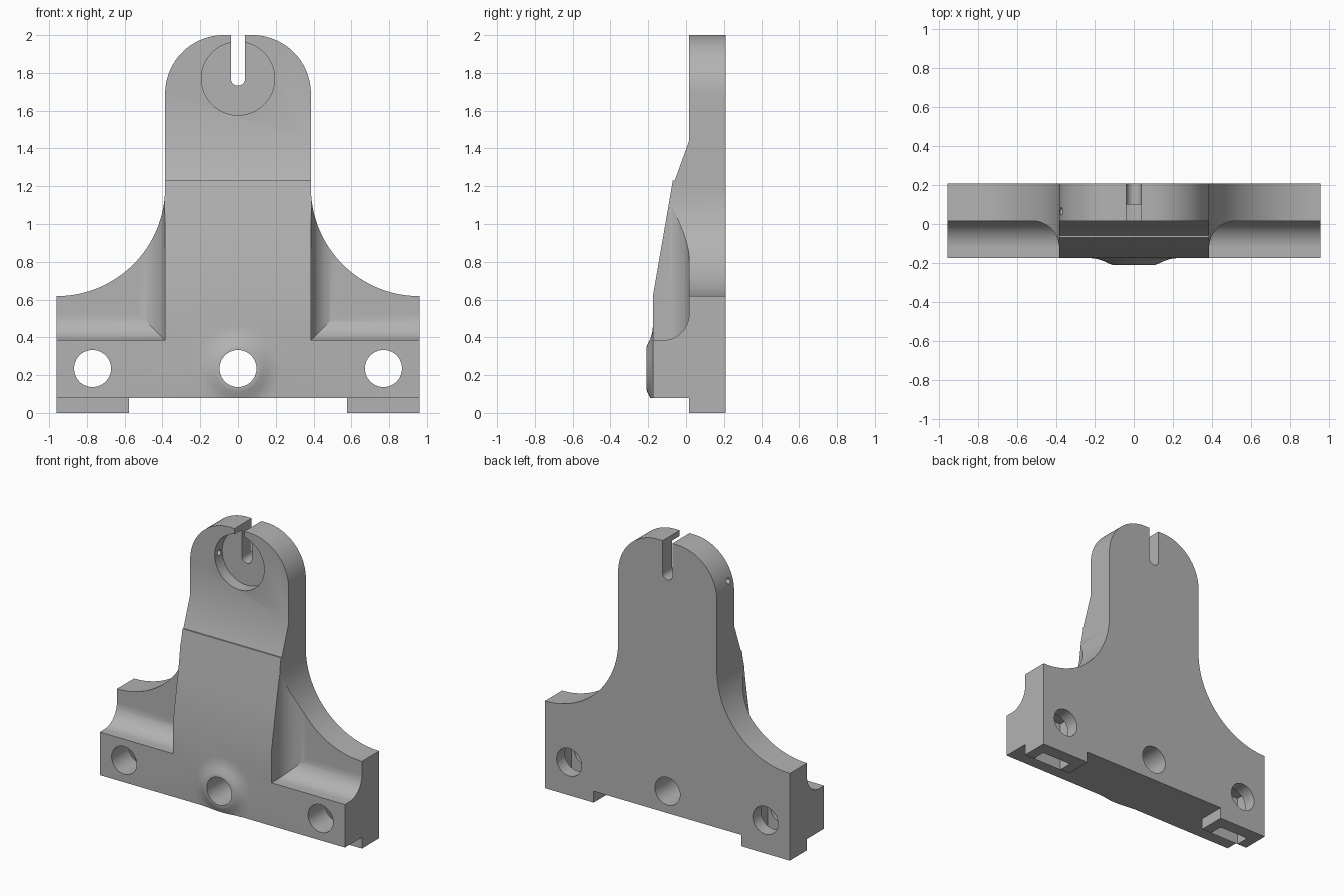
import bpy, bmesh, math
from mathutils import Vector

cube = bpy.data.objects.get("Cube")
if cube:
    bpy.data.objects.remove(cube, do_unlink=True)

# Key sizes
HALF_BASE, HALF_STEM = 0.96, 0.386
BACK, PLATE, FACE = 0.208, 0.016, -0.175
LEDGE, UNDERSIDE, HOLE_Z, EYE_Z = 0.385, 0.08, 0.235, 1.77
FILLET, HOLE_R = 0.138, 0.098

grey = bpy.data.materials.new("plain_grey")
grey.use_nodes = True
grey.diffuse_color = (0.45, 0.45, 0.45, 1)
grey.node_tree.nodes["Principled BSDF"].inputs["Base Color"].default_value = (0.45, 0.45, 0.45, 1)


def arc(cx, cy, r, start, end, n=20):
    """Points along an arc, angles in degrees."""
    angles = [math.radians(start + (end - start) * i / n) for i in range(n + 1)]
    return [(cx + r * math.cos(a), cy + r * math.sin(a)) for a in angles]


def finish(name, bm):
    bmesh.ops.recalc_face_normals(bm, faces=bm.faces)
    mesh = bpy.data.meshes.new(name)
    bm.to_mesh(mesh)
    bm.free()
    mesh.materials.append(grey)
    obj = bpy.data.objects.new(name, mesh)
    bpy.context.collection.objects.link(obj)
    return obj


def prism(name, points, axis, low, high):
    """Extrude a 2D outline along x, y or z."""
    place = {"x": lambda a, b, d: (d, a, b),
             "y": lambda a, b, d: (a, d, b),
             "z": lambda a, b, d: (a, b, d)}[axis]
    bm = bmesh.new()
    face = bm.faces.new([bm.verts.new(place(a, b, low)) for a, b in points])
    new = bmesh.ops.extrude_face_region(bm, geom=[face])["geom"]
    shift = Vector(place(0, 0, high - low))
    bmesh.ops.translate(bm, vec=shift, verts=[g for g in new if isinstance(g, bmesh.types.BMVert)])
    return finish(name, bm)


def box(name, x0, x1, y0, y1, z0, z1):
    return prism(name, [(x0, z0), (x1, z0), (x1, z1), (x0, z1)], "y", y0, y1)


def rod(name, a, b, r, axis, low, high, n=64):
    return prism(name, arc(a, b, r, 0, 360, n)[:-1], axis, low, high)


def combine(target, tool, operation):
    mod = target.modifiers.new("combine", "BOOLEAN")
    mod.operation, mod.solver, mod.object = operation, "EXACT", tool
    bpy.context.view_layer.objects.active = target
    bpy.ops.object.modifier_apply(modifier=mod.name)
    bpy.data.objects.remove(tool, do_unlink=True)


# Front outline: wide base, concave shoulders, rounded head
half = [(HALF_BASE, 0)]
half += arc(HALF_BASE, 1.192, HALF_BASE - HALF_STEM, 270, 180, 32)
half += arc(0.076, 1.69, 0.31, 0, 90, 24)
bracket = prism("mounting_bracket", half + [(-x, z) for x, z in reversed(half)], "y", -0.3, BACK)

# Side outline: tapering spine down to the thin head plate
side = [(0.3, -0.1), (FACE, -0.1), (FACE, 0.62), (-0.07, 1.23), (-0.06, 1.23),
        (PLATE, 1.44), (PLATE, 2.1), (0.3, 2.1)]
combine(bracket, prism("side_outline", side, "x", -1.1, 1.1), "INTERSECT")

# Filleted pockets either side of the spine, mitred at the inner corner
for s in (-1, 1):
    across = [(-0.5, 2.2), (-0.5, LEDGE)]
    across += arc(PLATE - FILLET, LEDGE + FILLET, FILLET, -90, 0) + [(PLATE, 2.2)]
    pocket = prism("pocket", across, "x", -1.2, 1.2)
    upright = [(1.1, -0.6), (HALF_STEM, -0.6)]
    upright += arc(HALF_STEM + FILLET, PLATE - FILLET, FILLET, 180, 90) + [(1.1, PLATE)]
    upright = [(s * x, y) for x, y in upright]
    combine(pocket, prism("pocket_plan", upright, "z", 0, 1.43), "INTERSECT")
    combine(bracket, pocket, "DIFFERENCE")

# Flared boss around the centre hole
flare = [(0, -0.1), (0.225, -0.1), (0.225, FACE), (0.19, -0.179), (0.155, -0.19),
         (0.125, -0.205), (0.108, -0.21), (0, -0.21)]
bm = bmesh.new()
ring = [bm.verts.new((r, y, HOLE_Z)) for r, y in flare]
edges = [bm.edges.new(pair) for pair in zip(ring, ring[1:])]
bmesh.ops.spin(bm, geom=ring + edges, cent=(0, 0, HOLE_Z), axis=(0, 1, 0),
               angle=math.tau, steps=64, use_duplicate=False)
bmesh.ops.remove_doubles(bm, verts=bm.verts, dist=1e-5)
combine(bracket, finish("boss", bm), "UNION")

# Underside cut, leaving two feet beneath the back plate
combine(bracket, box("front_undercut", -1.1, 1.1, -0.5, PLATE, -0.1, UNDERSIDE), "DIFFERENCE")
combine(bracket, box("middle_undercut", -0.578, 0.578, -0.6, 0.5, -0.2, UNDERSIDE), "DIFFERENCE")

# Bolt holes, and nut slots open to the bottom and front of each foot
for x in (-0.77, 0, 0.77):
    combine(bracket, rod("bolt_hole", x, HOLE_Z, HOLE_R, "y", -0.5, 0.5), "DIFFERENCE")
    if x:
        combine(bracket, box("nut_slot", x - 0.115, x + 0.115, PLATE, 0.115, -0.1, 0.35), "DIFFERENCE")

# Round recess, keyhole slot and set-screw hole in the head
combine(bracket, rod("recess", 0, EYE_Z, 0.194, "y", -0.3, 0.1, 80), "DIFFERENCE")
slot = arc(0, EYE_Z, 0.038, 180, 360) + [(0.038, 2.1), (-0.038, 2.1)]
combine(bracket, prism("slot", slot, "y", -0.4, 0.4), "DIFFERENCE")
combine(bracket, rod("set_screw_hole", 0.065, EYE_Z, 0.02, "x", -0.5, -0.1, 24), "DIFFERENCE")

bpy.ops.object.select_all(action="DESELECT")
bracket.select_set(True)
bpy.context.view_layer.objects.active = bracket
bpy.ops.object.shade_smooth_by_angle(angle=math.radians(20))
